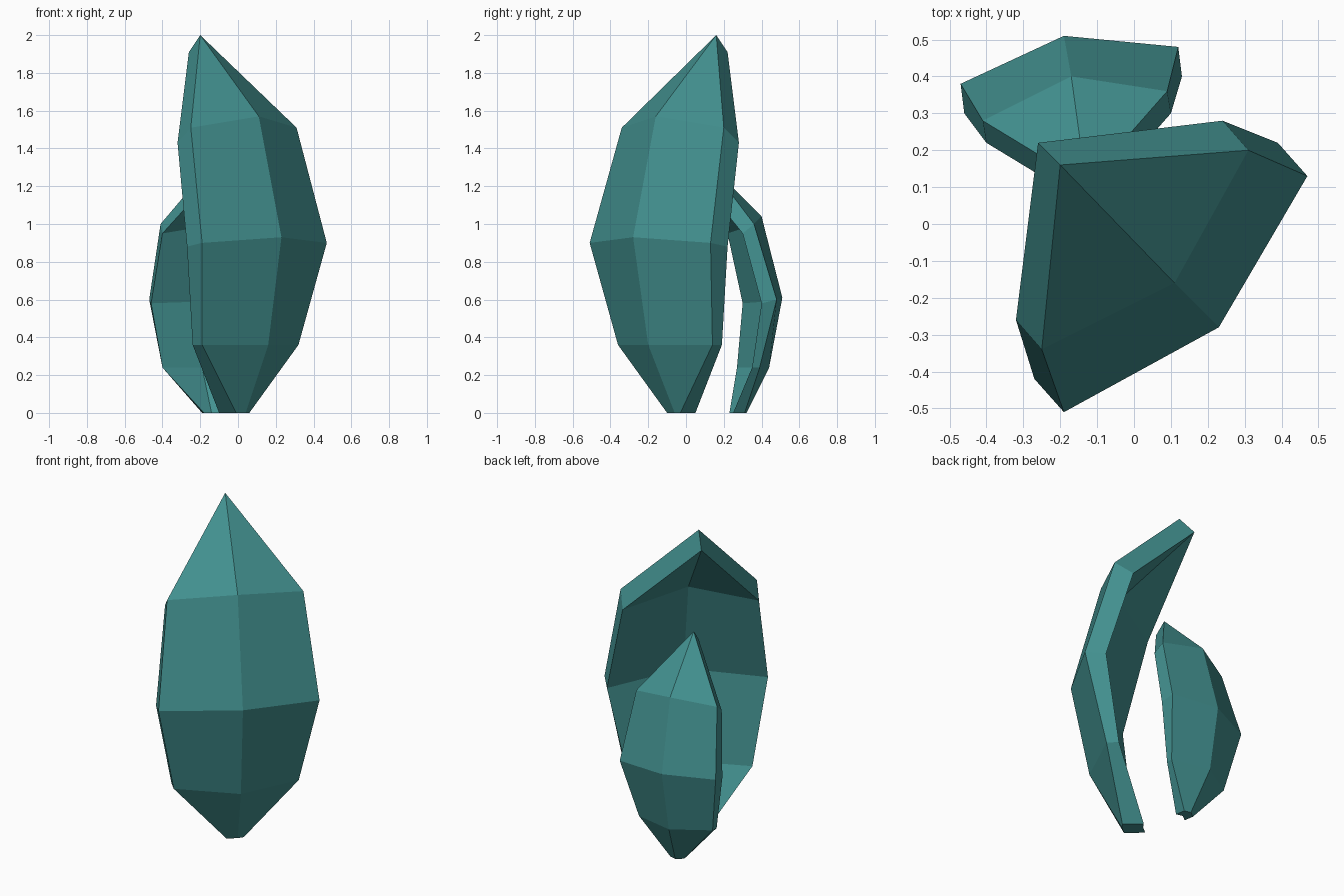
import bpy
import bmesh
from mathutils import Vector

# Remove the default object
default = bpy.data.objects.get("Cube")
if default:
    bpy.data.objects.remove(default, do_unlink=True)


def make_material(name, colour):
    material = bpy.data.materials.new(name)
    material.use_nodes = True
    material.diffuse_color = colour
    shader = material.node_tree.nodes["Principled BSDF"]
    shader.inputs["Base Color"].default_value = colour
    shader.inputs["Roughness"].default_value = 0.8
    return material


def add_skin(mesh, rows, tip):
    """Join the cross-section rows into a sheet that closes at the tip."""
    faces = []
    for lower, upper in zip(rows, rows[1:]):
        for i in range(len(lower) - 1):
            faces.append(mesh.faces.new(
                (lower[i], lower[i + 1], upper[i + 1], upper[i])))
    for left, right in zip(rows[-1], rows[-1][1:]):
        faces.append(mesh.faces.new((left, right, tip)))
    return faces


def build_leaf(name, sections, tip_section, material):
    """Build a thick folded leaf.

    Each section holds its outer points (edge, keel, edge) and the
    offset that leads from the outer skin to the inner skin.
    """
    mesh = bmesh.new()

    def place(point, offset=(0, 0, 0)):
        return mesh.verts.new(Vector(point) + Vector(offset))

    # Outer and inner skins
    outer = [[place(p) for p in points] for points, offset in sections]
    inner = [[place(p, offset) for p in points] for points, offset in sections]
    tip_point, tip_offset = tip_section
    outer_tip = place(tip_point)
    inner_tip = place(tip_point, tip_offset)
    add_skin(mesh, outer, outer_tip)
    add_skin(mesh, inner, inner_tip)

    # Rim that runs up one edge, over the tip, down the other and along the base
    def rim(rows, tip):
        up = [row[0] for row in rows]
        down = [row[-1] for row in reversed(rows)]
        return up + [tip] + down + [rows[0][1]]

    outside, inside = rim(outer, outer_tip), rim(inner, inner_tip)
    for i in range(len(outside)):
        mesh.faces.new((outside[i - 1], outside[i], inside[i], inside[i - 1]))
    bmesh.ops.recalc_face_normals(mesh, faces=mesh.faces)

    data = bpy.data.meshes.new(name)
    mesh.to_mesh(data)
    mesh.free()
    data.materials.append(material)
    leaf = bpy.data.objects.new(name, data)
    bpy.context.collection.objects.link(leaf)
    return leaf


teal = make_material("leaf_teal", (0.055, 0.28, 0.275, 1))

# Tall leaf, its keel facing front left
build_leaf(
    "tall_leaf",
    [
        (((-.01, -.1, 0), (.04, -.06, 0), (.06, -.03, 0)), (-.09, .08, 0)),
        (((-.19, -.36, .36), (.16, -.2, .36), (.32, .14, .36)), (-.05, .05, 0)),
        (((-.19, -.51, .9), (.23, -.28, .93), (.47, .13, .9)), (-.08, .09, -.02)),
        (((-.25, -.34, 1.51), (.11, -.16, 1.57), (.31, .2, 1.51)), (-.07, .08, -.08)),
    ],
    ((-.2, .16, 2), (-.06, .06, -.09)),
    teal,
)

# Short leaf, its keel facing the back
build_leaf(
    "short_leaf",
    [
        (((-.19, .29, 0), (-.15, .32, 0), (-.11, .31, 0)), (.01, -.06, 0)),
        (((-.4, .31, .24), (-.19, .44, .24), (.05, .39, .24)), (0, -.04, 0)),
        (((-.47, .38, .6), (-.19, .51, .61), (.12, .48, .6)), (.01, -.08, -.02)),
        (((-.41, .28, 1), (-.17, .4, 1.04), (.09, .36, 1)), (.01, -.06, -.05)),
    ],
    ((-.13, .11, 1.33), (.01, -.06, -.07)),
    teal,
)
